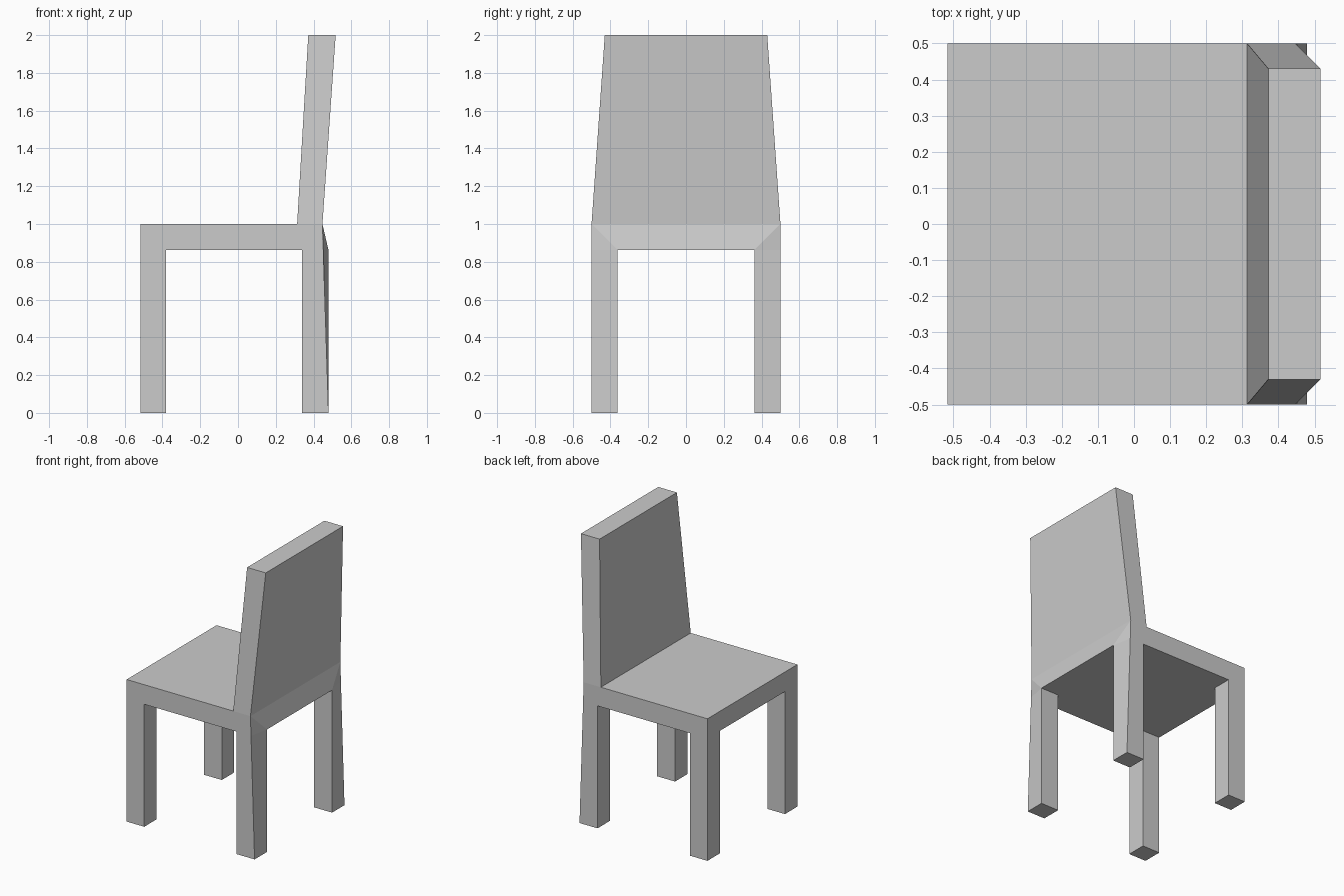
import bpy
import bmesh

if "Cube" in bpy.data.objects:
    bpy.data.objects.remove(bpy.data.objects["Cube"])

SEAT_Z, TOP_Z, HEIGHT = 0.862, 1.0, 2.0   # seat underside, seat top, chair top
FRONT, BACK = -0.517, 0.479               # seat and leg extents along x
BACK_TOP = 0.447                          # rear edge where the backrest starts
W, INNER = 0.5, 0.362                     # half width, inner leg face
LEAN = BACK + (BACK_TOP - BACK) * SEAT_Z  # leaning outer rear edge at seat underside


def loft(name, low, z0, high, z1, mirror=False):
    """Solid between two matching outlines; optionally mirrored across y = 0."""
    bm = bmesh.new()
    a = [bm.verts.new((x, y, z0)) for x, y in low]
    b = [bm.verts.new((x, y, z1)) for x, y in high]
    n = len(a)
    bm.faces.new(a[::-1])
    bm.faces.new(b)
    for i in range(n):
        j = (i + 1) % n
        bm.faces.new((a[i], a[j], b[j], b[i]))
    bmesh.ops.remove_doubles(bm, verts=bm.verts[:], dist=1e-5)
    bmesh.ops.recalc_face_normals(bm, faces=bm.faces[:])
    mesh = bpy.data.meshes.new(name)
    bm.to_mesh(mesh)
    bm.free()
    obj = bpy.data.objects.new(name, mesh)
    bpy.context.collection.objects.link(obj)
    if mirror:
        mod = obj.modifiers.new("mirror", 'MIRROR')
        mod.use_axis = (False, True, False)
    return obj


def rect(x0, x1, y0, y1):
    return [(x0, y0), (x1, y0), (x1, y1), (x0, y1)]


# Seat: rear edge slopes in towards the backrest, doubled top corners merge
loft("seat",
     [(FRONT, -W), (LEAN, -W), (BACK, -INNER), (BACK, INNER), (LEAN, W), (FRONT, W)], SEAT_Z,
     [(FRONT, -W), (BACK_TOP, -W), (BACK_TOP, -W), (BACK_TOP, W), (BACK_TOP, W), (FRONT, W)], TOP_Z)

# Legs at the open end of the seat: straight square posts
post = rect(FRONT, -0.38, INNER, W)
loft("front_legs", post, 0, post, SEAT_Z, mirror=True)

# Legs under the backrest: outer rear edge leans inwards
loft("back_legs", rect(0.339, BACK, INNER, W), 0,
     [(0.339, INNER), (BACK, INNER), (LEAN, W), (0.339, W)], SEAT_Z, mirror=True)

# Backrest: tapers in width and tilts backwards
loft("backrest", rect(0.313, BACK_TOP, -W, W), TOP_Z,
     rect(0.372, 0.517, -0.43, 0.43), HEIGHT)
